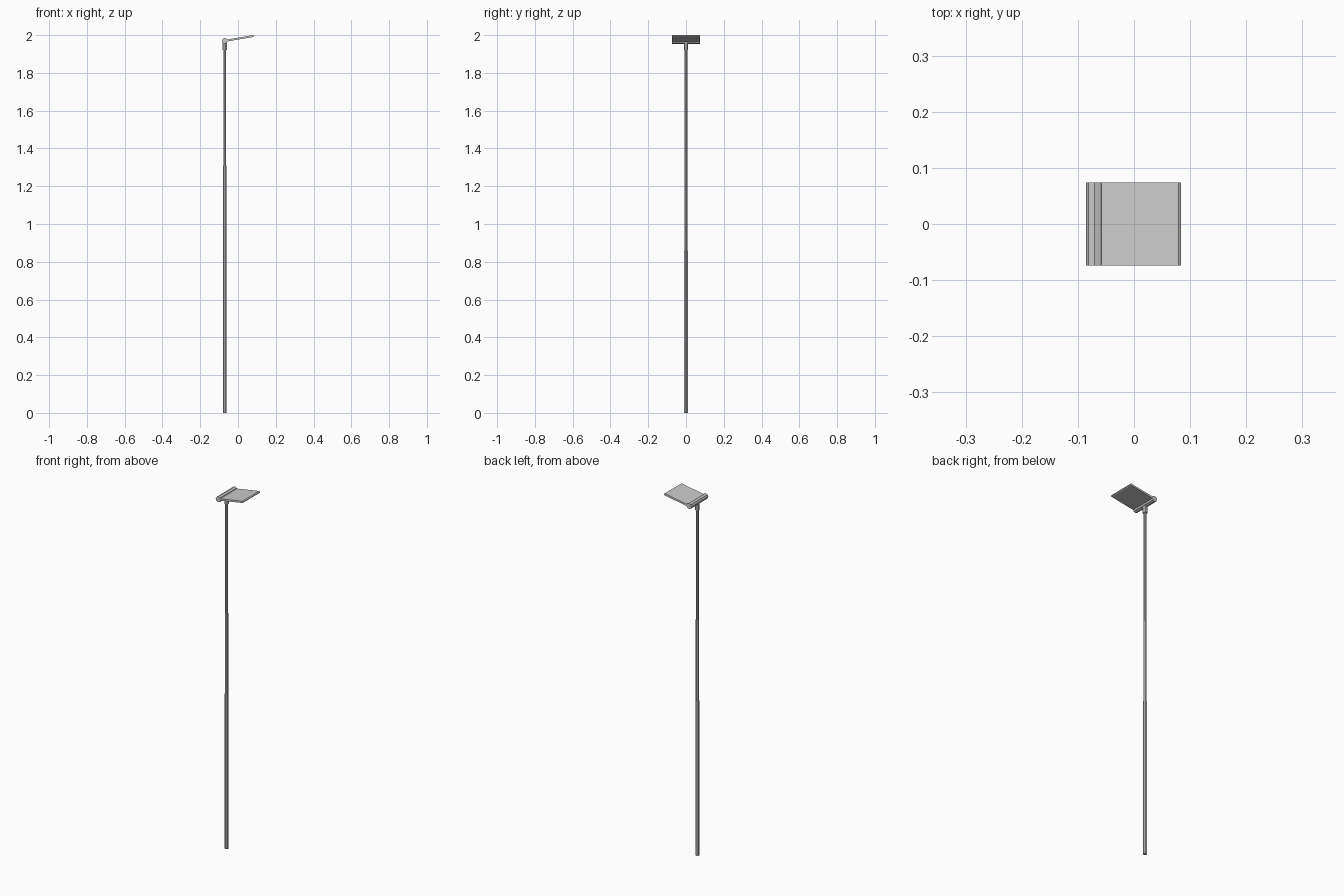
import bpy, bmesh, math
from mathutils import Vector

if "Cube" in bpy.data.objects:
    bpy.data.objects.remove(bpy.data.objects["Cube"])

POLE_X = -0.07
HALF_W = 0.074


def make_object(name, bm, smooth=False):
    bmesh.ops.recalc_face_normals(bm, faces=bm.faces[:])
    mesh = bpy.data.meshes.new(name)
    bm.to_mesh(mesh)
    bm.free()
    obj = bpy.data.objects.new(name, mesh)
    bpy.context.collection.objects.link(obj)
    return obj


def tube(name, rings, sides=8):
    """Vertical closed tube through (z, radius) rings."""
    bm = bmesh.new()
    loops = []
    for z, r in rings:
        loops.append([bm.verts.new((POLE_X + r * math.cos(math.tau * (i + 0.5) / sides),
                                    r * math.sin(math.tau * (i + 0.5) / sides), z))
                      for i in range(sides)])
    for a, b in zip(loops, loops[1:]):
        for i in range(sides):
            j = (i + 1) % sides
            bm.faces.new((a[i], a[j], b[j], b[i]))
    bm.faces.new(loops[0])
    bm.faces.new(loops[-1])
    return make_object(name, bm)


def extrude_y(name, profile, half):
    """Extrude an (x, z) profile symmetrically along y."""
    bm = bmesh.new()
    face = bm.faces.new([bm.verts.new((x, -half, z)) for x, z in profile])
    res = bmesh.ops.extrude_face_region(bm, geom=[face])
    verts = [v for v in res["geom"] if isinstance(v, bmesh.types.BMVert)]
    bmesh.ops.translate(bm, verts=verts, vec=Vector((0, 2 * half, 0)))
    return make_object(name, bm)


# Telescoping pole sections
tube("pole_lower", [(0, 0.0102), (0.86, 0.0102)])
tube("pole_middle", [(0.84, 0.0088), (1.31, 0.0088)])
tube("pole_upper", [(1.29, 0.0072), (1.94, 0.0072)])

# Socket joining the pole to the head
tube("pole_socket", [(1.92, 0.0118), (1.968, 0.0118)])

# Horizontal eight-sided barrel
R, CZ = 0.0155, 1.9695
extrude_y("head_barrel", [(POLE_X + R * math.cos(math.tau * i / 8),
                           CZ + R * math.sin(math.tau * i / 8)) for i in range(8)], HALF_W)

# Tilted blade with a chamfered front edge
extrude_y("head_blade", [(-0.068, 1.975), (0.079, 2.0), (0.084, 1.9965),
                         (0.0835, 1.992), (0.079, 1.9895), (-0.066, 1.965)], HALF_W)
